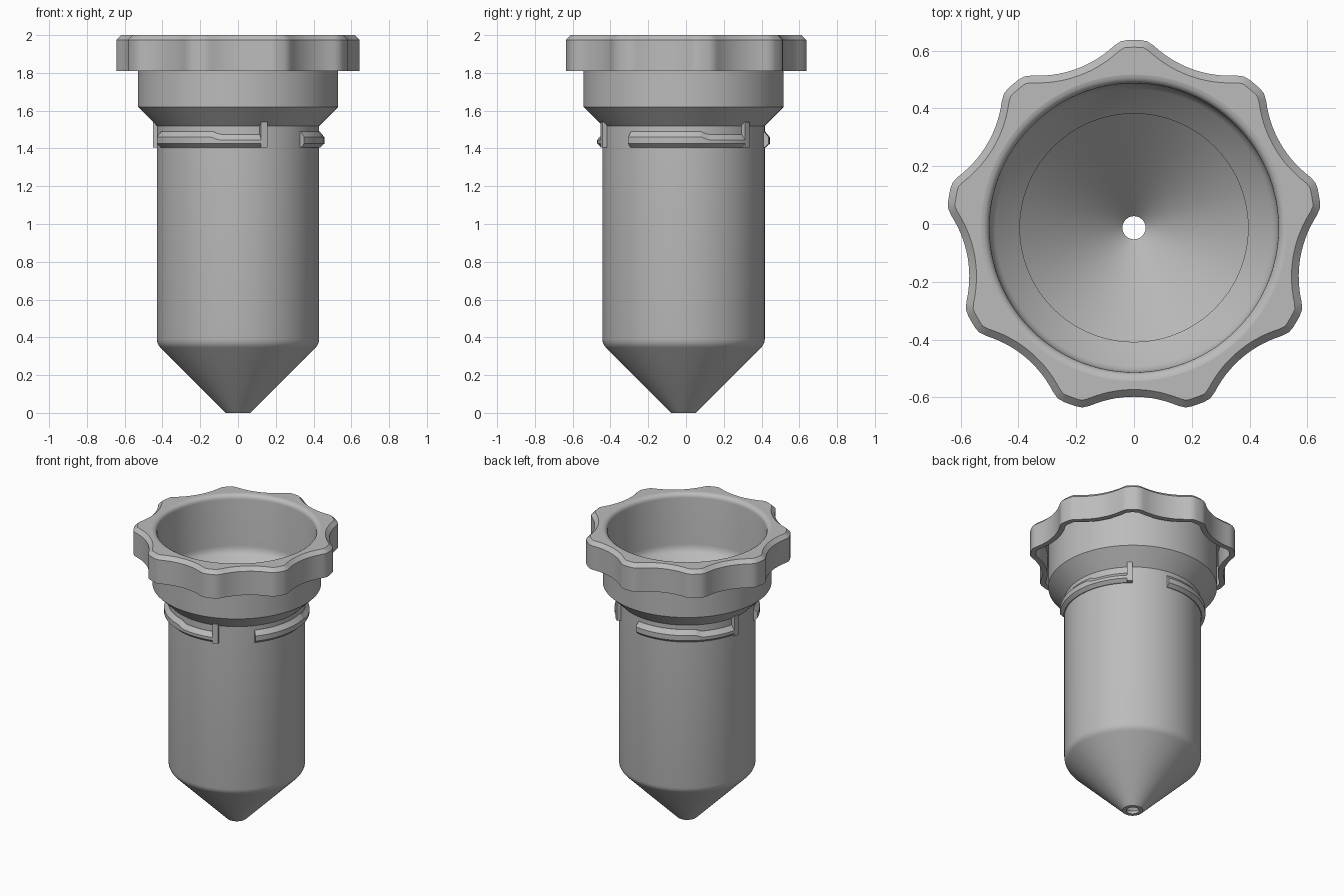
import bpy, bmesh
from math import sin, cos, pi, radians, sqrt, hypot

cube = bpy.data.objects.get("Cube")
if cube:
    bpy.data.objects.remove(cube, do_unlink=True)

CENTRE_Y = -0.013
SEGMENTS = 180
LOBES = 9

grey = bpy.data.materials.new("plain grey")
grey.use_nodes = True
colour = (0.5, 0.5, 0.5, 1)
grey.diffuse_color = colour
grey.node_tree.nodes["Principled BSDF"].inputs["Base Color"].default_value = colour


def loft(name, rows, wrap_rows=False, cap_ends=False):
    """Skin a list of closed loops that all have the same point count."""
    bm = bmesh.new()
    loops = [[bm.verts.new(p) for p in row] for row in rows]
    pairs = list(zip(loops, loops[1:]))
    if wrap_rows:
        pairs.append((loops[-1], loops[0]))
    for a, b in pairs:
        n = len(a)
        for i in range(n):
            j = (i + 1) % n
            bm.faces.new((a[i], a[j], b[j], b[i]))
    if cap_ends:
        bm.faces.new(loops[0])
        bm.faces.new(loops[-1])
    bmesh.ops.recalc_face_normals(bm, faces=bm.faces)
    mesh = bpy.data.meshes.new(name)
    bm.to_mesh(mesh)
    bm.free()
    mesh.materials.append(grey)
    obj = bpy.data.objects.new(name, mesh)
    obj.location.y = CENTRE_Y
    bpy.context.collection.objects.link(obj)
    bpy.ops.object.select_all(action='DESELECT')
    obj.select_set(True)
    bpy.context.view_layer.objects.active = obj
    bpy.ops.object.shade_smooth_by_angle(angle=radians(28))
    return obj


def polar(r, a, z):
    return (r * cos(a), r * sin(a), z)


def circle(r, z):
    return [polar(r, 2 * pi * i / SEGMENTS, z) for i in range(SEGMENTS)]


# Hollow tube with funnel mouth and conical tip
outside = [(0.04, 0), (0.065, 0), (0.41, 0.345), (0.42, 0.357), (0.427, 0.372),
           (0.43, 0.39), (0.43, 1.52), (0.53, 1.62), (0.53, 2)]
rim = [(0.5 + 0.03 * (1 - sin(t)), 1.97 + 0.03 * cos(t))
       for t in (pi / 8, pi / 4, 3 * pi / 8, pi / 2)]
inside = [(0.5, 1.65), (0.497, 1.63), (0.49, 1.613), (0.48, 1.6),
          (0.395, 1.515), (0.395, 0.375), (0.04, 0.02)]
loft("tube_body", [circle(r, z) for r, z in outside + rim + inside], wrap_rows=True)


# Scalloped grip: concave arcs blended into rounded lobes
def grip_radius(a):
    step = 2 * pi / LOBES
    off = (a - pi / 2) % step - step / 2
    dist, cut = 0.972, 0.387
    arc = dist * cos(off) - sqrt(cut ** 2 - (dist * sin(off)) ** 2)
    soft = 0.02
    h = max(soft - abs(arc - 0.65), 0) / soft
    return min(arc, 0.65) - h * h * soft / 4


def grip_loop(inset, z):
    pts = []
    d = 0.01
    for i in range(SEGMENTS):
        a = 2 * pi * i / SEGMENTS
        r = grip_radius(a)
        slope = (grip_radius(a + d) - grip_radius(a - d)) / (2 * d)
        length = hypot(r, slope)
        nr, nt = r / length, -slope / length
        x = (r - inset * nr) * cos(a) + inset * nt * sin(a)
        y = (r - inset * nr) * sin(a) - inset * nt * cos(a)
        pts.append((x, y, z))
    return pts


WALL = 0.035
loft("grip_ring", [circle(0.53, 2), grip_loop(0.025, 2), grip_loop(0, 1.975),
                   grip_loop(0, 1.81), grip_loop(WALL, 1.81),
                   grip_loop(WALL, 1.95), circle(0.53, 1.95)])


# Bayonet lugs: a curved bar with a shallow recess, ending in a stop post
def bar_section(deg, top):
    a = radians(deg)
    profile = [(0.42, 1.405), (0.435, 1.405), (0.457, 1.425),
               (0.457, top - 0.03), (0.432, top), (0.42, top)]
    return [polar(r, a, z) for r, z in profile]


def post_section(deg):
    a = radians(deg)
    return [polar(r, a, z) for r, z in
            [(0.42, 1.405), (0.457, 1.405), (0.457, 1.54), (0.42, 1.54)]]


def bar_top(t):
    return 1.49 - 0.015 * min(max((t - 52) / 5, 0), 1)


for k in range(3):
    start = -40 + 120 * k
    loft(f"lug_bar_{k + 1}",
         [bar_section(start + t, bar_top(t)) for t in range(0, 90, 2)], cap_ends=True)
    loft(f"lug_post_{k + 1}",
         [post_section(start + t) for t in (85.5, 87, 88.5, 90)], cap_ends=True)
